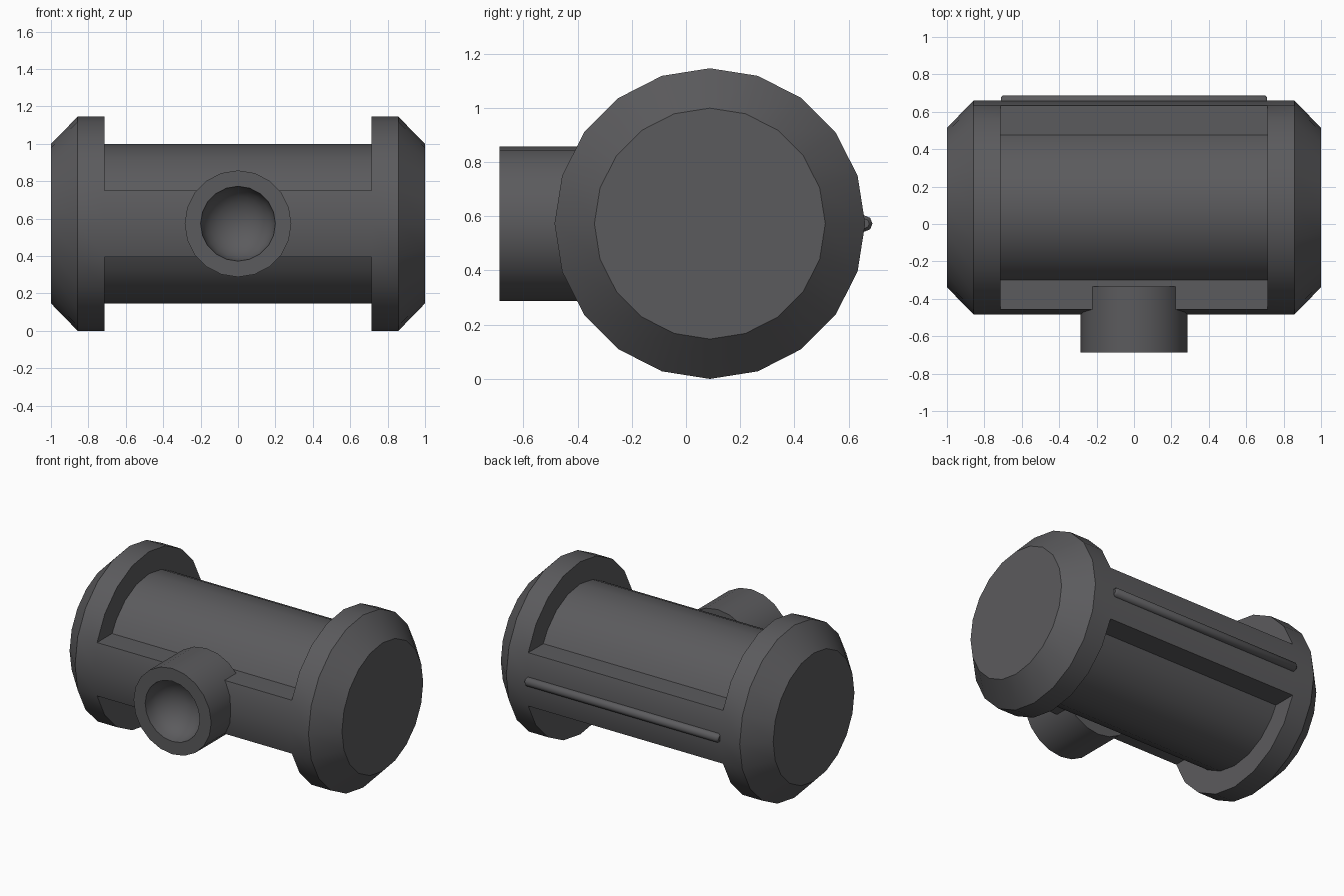
import bpy, bmesh, math

if "Cube" in bpy.data.objects:
    bpy.data.objects.remove(bpy.data.objects["Cube"])

CY, CZ = 0.088, 0.573          # main axis position
R_OUT, R_IN, N = 0.573, 0.426, 20

metal = bpy.data.materials.new("dark_grey")
metal.diffuse_color = (0.105, 0.104, 0.11, 1)
metal.use_nodes = True
metal.node_tree.nodes["Principled BSDF"].inputs["Base Color"].default_value = metal.diffuse_color


def finish(bm, name, angle):
    bmesh.ops.recalc_face_normals(bm, faces=bm.faces)
    me = bpy.data.meshes.new(name)
    bm.to_mesh(me)
    bm.free()
    me.materials.append(metal)
    ob = bpy.data.objects.new(name, me)
    bpy.context.collection.objects.link(ob)
    bpy.ops.object.select_all(action='DESELECT')
    ob.select_set(True)
    bpy.context.view_layer.objects.active = ob
    bpy.ops.object.shade_smooth_by_angle(angle=math.radians(angle))
    return ob


def ring(bm, x, r, angles):
    return [bm.verts.new((x, CY + r * math.cos(a), CZ + r * math.sin(a))) for a in angles]


def bridge(bm, a, b, closed=True):
    n = len(a)
    for i in range(n if closed else n - 1):
        j = (i + 1) % n
        bm.faces.new((a[i], a[j], b[j], b[i]))


# Main body: chamfered drum with a recess above and below, leaving side ribs
bm = bmesh.new()
step = 2 * math.pi / N
full = [i * step for i in range(N)]
rings = [ring(bm, x, r, full) for x, r in
         ((-1, R_IN), (-0.857, R_OUT), (-0.715, R_OUT),
          (0.715, R_OUT), (0.857, R_OUT), (1, R_IN))]
for k in (0, 1, 3, 4):
    bridge(bm, rings[k], rings[k + 1])
bm.faces.new(rings[0])
bm.faces.new(rings[5])
c, d = rings[2], rings[3]
# side ribs
for s in (0, 9, 10, 19):
    t = (s + 1) % N
    bm.faces.new((c[s], c[t], d[t], d[s]))
# recesses with level ledges
ledge = math.asin(R_OUT * math.sin(step) / R_IN)
arc = [ledge] + [i * step for i in range(2, 9)] + [math.pi - ledge]
for start in (1, 11):
    turn = 0 if start == 1 else math.pi
    angles = [a + turn for a in arc]
    ci, di = ring(bm, -0.715, R_IN, angles), ring(bm, 0.715, R_IN, angles)
    co, do = c[start:start + 9], d[start:start + 9]
    bridge(bm, ci, di, False)
    bridge(bm, co, ci, False)
    bridge(bm, do, di, False)
    for e in (0, -1):
        bm.faces.new((co[e], do[e], di[e], ci[e]))
finish(bm, "main_body", 30)


def lathe(bm, profile, n, axis, center):
    """Revolve (position, radius) points about an axis through center; cap both ends."""
    loops = []
    for p, r in profile:
        loop = []
        for i in range(n):
            a = 2 * math.pi * i / n
            u, v = r * math.cos(a), r * math.sin(a)
            off = (p, u, v) if axis == 'X' else (u, p, v)
            loop.append(bm.verts.new([o + q for o, q in zip(off, center)]))
        loops.append(loop)
    for a, b in zip(loops, loops[1:]):
        bridge(bm, a, b)
    bm.faces.new(loops[0])
    bm.faces.new(loops[-1])


# Front port: short tube with a concave socket
bm = bmesh.new()
bowl = [(-0.688 + 0.17 * math.cos(t), 0.2 * math.sin(t))
        for t in [math.radians(90 - 14 * k) for k in range(7)]]
lathe(bm, [(-0.335, 0.285), (-0.688, 0.285)] + bowl, N, 'Y', (0, 0, CZ))
finish(bm, "front_port", 30)

# Rear rod: thin bar with bevelled ends, half sunk in the rear rib
bm = bmesh.new()
lathe(bm, [(-0.712, 0.018), (-0.7, 0.03), (0.7, 0.03), (0.712, 0.018)],
      8, 'X', (0, 0.658, CZ))
finish(bm, "rear_rod", 46)
